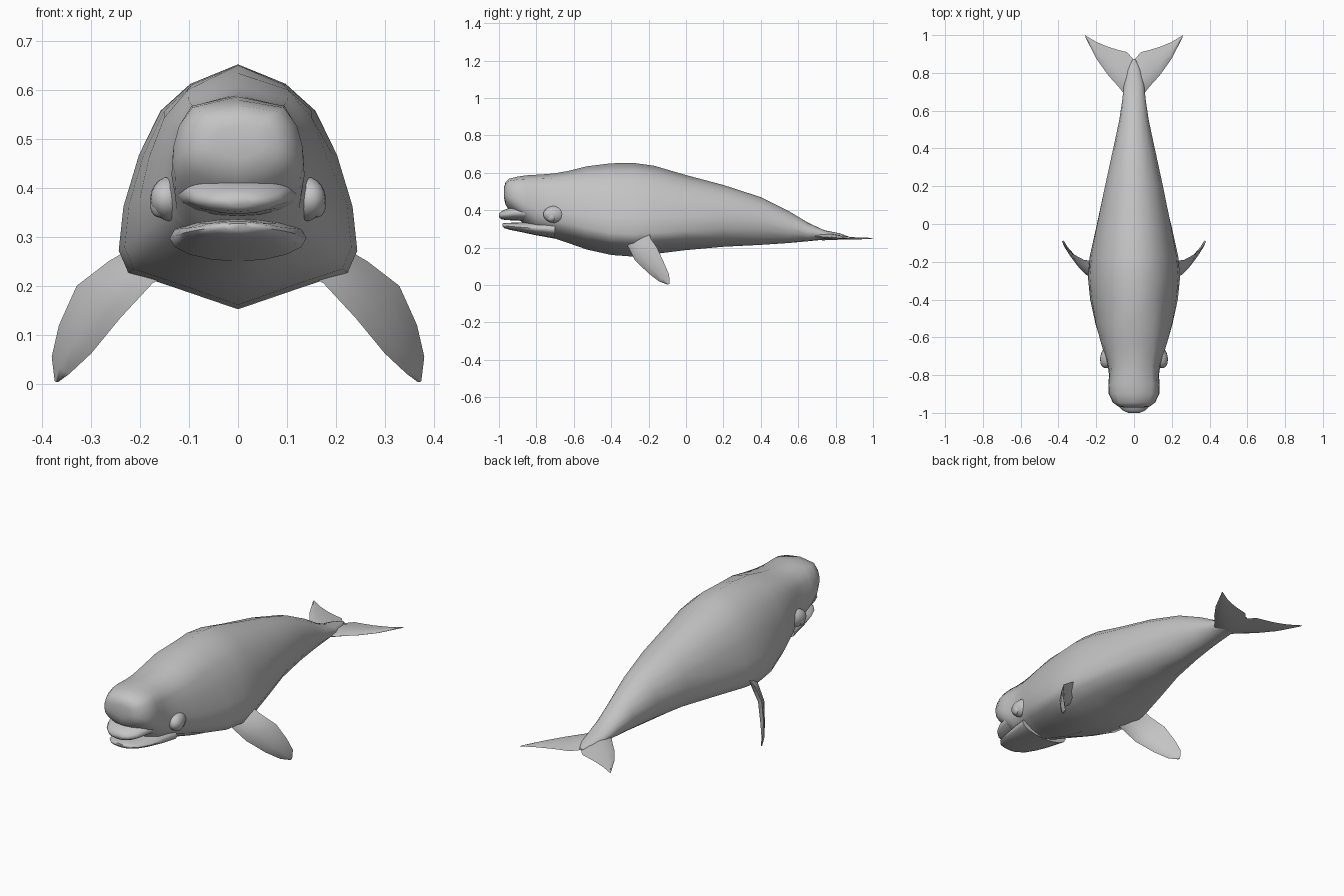
import bpy
import bmesh
import math
from mathutils import Matrix, Vector

cube = bpy.data.objects.get("Cube")
if cube:
    bpy.data.objects.remove(cube, do_unlink=True)

skin = bpy.data.materials.new("pale grey skin")
skin.use_nodes = True
skin.diffuse_color = (0.55, 0.55, 0.55, 1)
skin.node_tree.nodes["Principled BSDF"].inputs["Base Color"].default_value = skin.diffuse_color


def finish(name, bm, mirror=False):
    """Turn a bmesh into a smooth shaded object, mirrored across x if asked."""
    bmesh.ops.remove_doubles(bm, verts=bm.verts, dist=0.0005)
    bmesh.ops.recalc_face_normals(bm, faces=bm.faces)
    mesh = bpy.data.meshes.new(name)
    bm.to_mesh(mesh)
    bm.free()
    mesh.materials.append(skin)
    mesh.shade_smooth()
    mesh.set_sharp_from_angle(angle=math.radians(65))
    obj = bpy.data.objects.new(name, mesh)
    bpy.context.scene.collection.objects.link(obj)
    if mirror:
        mod = obj.modifiers.new("mirror", 'MIRROR')
        mod.use_clip = True
    return obj


def skin_rings(rings):
    """Bridge closed rings of points and cap both ends."""
    bm = bmesh.new()
    loops = [[bm.verts.new(p) for p in ring] for ring in rings]
    for a, b in zip(loops, loops[1:]):
        for i in range(len(a)):
            j = (i + 1) % len(a)
            bm.faces.new((a[i], a[j], b[j], b[i]))
    bm.faces.new(loops[0])
    bm.faces.new(loops[-1])
    return bm


# Half sections: sideways fraction and height fraction, top to bottom
CHEST = [(0, 1), (.4, .92), (.65, .81), (.83, .63), (.96, .42), (1, .24), (.92, .15), (.6, .1), (0, 0)]
HEAD = [(0, 1), (.7, .93), (.9, .76), (.98, .58), (1, .42), (.95, .28), (.78, .17), (.45, .07), (0, 0)]
ROUND = [(math.sin(math.pi * i / 8), .5 + .5 * math.cos(math.pi * i / 8)) for i in range(9)]


def body_section(y):
    """Chest section that turns into the head section forward, round section aft."""
    end = HEAD if y < -.25 else ROUND
    f = min(1, max(0, (abs(y + .25) - .15) / .4))
    return [(a[0] + (b[0] - a[0]) * f, a[1] + (b[1] - a[1]) * f) for a, b in zip(CHEST, end)]


def loft(name, stations, section):
    """Stations hold y, half width, top and bottom."""
    rings = []
    for y, w, top, low in stations:
        half = [(x * w, y, low + (top - low) * h) for x, h in section(y)]
        rings.append(half + [(-x, v, z) for x, v, z in half[-2:0:-1]])
    return finish(name, skin_rings(rings))


# Body with bulging forehead
loft("body", [
    (-.972, .05, .525, .46), (-.965, .085, .55, .43), (-.945, .112, .569, .40),
    (-.9, .134, .58, .36), (-.85, .136, .587, .31), (-.8, .132, .59, .268),
    (-.75, .14, .593, .257), (-.7, .155, .598, .248), (-.63, .178, .61, .225),
    (-.53, .207, .635, .19), (-.4, .232, .651, .161), (-.28, .244, .653, .152),
    (-.17, .234, .638, .166), (0, .2, .588, .187), (.2, .155, .535, .205),
    (.4, .11, .47, .215), (.55, .078, .395, .225), (.65, .063, .335, .234),
    (.74, .053, .293, .243), (.82, .033, .277, .246), (.87, .008, .26, .249),
], body_section)

# Mouth, two lips with a narrow gap between them
loft("upper_lip", [
    (-.72, .13, .44, .335), (-.85, .124, .435, .341), (-.92, .108, .424, .346),
    (-.96, .088, .407, .347), (-.987, .06, .395, .352), (-1, .03, .382, .362),
], lambda y: ROUND)
loft("lower_jaw", [
    (-.7, .14, .345, .25), (-.8, .125, .34, .266), (-.88, .108, .335, .283),
    (-.94, .085, .333, .295), (-.97, .058, .332, .304), (-.982, .03, .328, .314),
], lambda y: ROUND)


def fin(name, stations):
    """Stations hold leading point, trailing point and thickness."""
    mids = [(Vector(a) + Vector(b)) / 2 for a, b, t in stations]
    foil = [(0, 0), (.12, .6), (.4, 1), (.75, .55), (1, 0)]
    rings = []
    for i, (a, b, t) in enumerate(stations):
        a, b = Vector(a), Vector(b)
        span = mids[min(i + 1, len(mids) - 1)] - mids[max(i - 1, 0)]
        normal = (b - a).cross(span).normalized() * t / 2
        upper = [a.lerp(b, c) + normal * h for c, h in foil]
        lower = [a.lerp(b, c) - normal * h for c, h in foil[-2:0:-1]]
        rings.append(upper + lower)
    return skin_rings(rings)


# Flippers
finish("flippers", fin("flippers", [
    ((.1, -.34, .25), (.18, -.2, .3), .05),
    ((.175, -.31, .205), (.265, -.19, .25), .036),
    ((.24, -.275, .135), (.33, -.155, .2), .03),
    ((.3, -.2, .062), (.366, -.118, .12), .022),
    ((.345, -.145, .02), (.381, -.09, .055), .014),
    ((.368, -.1, .003), (.375, -.088, .006), .006),
]), mirror=True)

# Tail flukes, left open at the centre line by the mirror
flukes = fin("tail_flukes", [
    ((0, .64, .265), (0, .868, .25), .04),
    ((.037, .67, .263), (.037, .91, .25), .034),
    ((.085, .73, .258), (.085, .922, .249), .024),
    ((.135, .785, .254), (.135, .937, .248), .018),
    ((.196, .87, .25), (.196, .962, .248), .012),
    ((.256, .985, .25), (.26, 1, .25), .005),
])
root = [f for f in flukes.faces if all(abs(v.co.x) < .012 for v in f.verts)]
bmesh.ops.delete(flukes, geom=root, context='FACES_ONLY')
for v in flukes.verts:
    if abs(v.co.x) < .012:
        v.co.x = 0
finish("tail_flukes", flukes, mirror=True)


def ball(name, centre, size, tilt):
    bm = bmesh.new()
    place = Matrix.Translation(centre) @ Matrix.Rotation(tilt, 4, 'Z') @ Matrix.Diagonal((*size, 1))
    bmesh.ops.create_uvsphere(bm, u_segments=16, v_segments=10, radius=1, matrix=place)
    finish(name, bm, mirror=True)


# Eyes and the swollen lids around them
ball("eyelids", (.137, -.7, .378), (.04, .066, .046), .3)
ball("eyes", (.162, -.722, .366), (.017, .026, .026), -.3)
